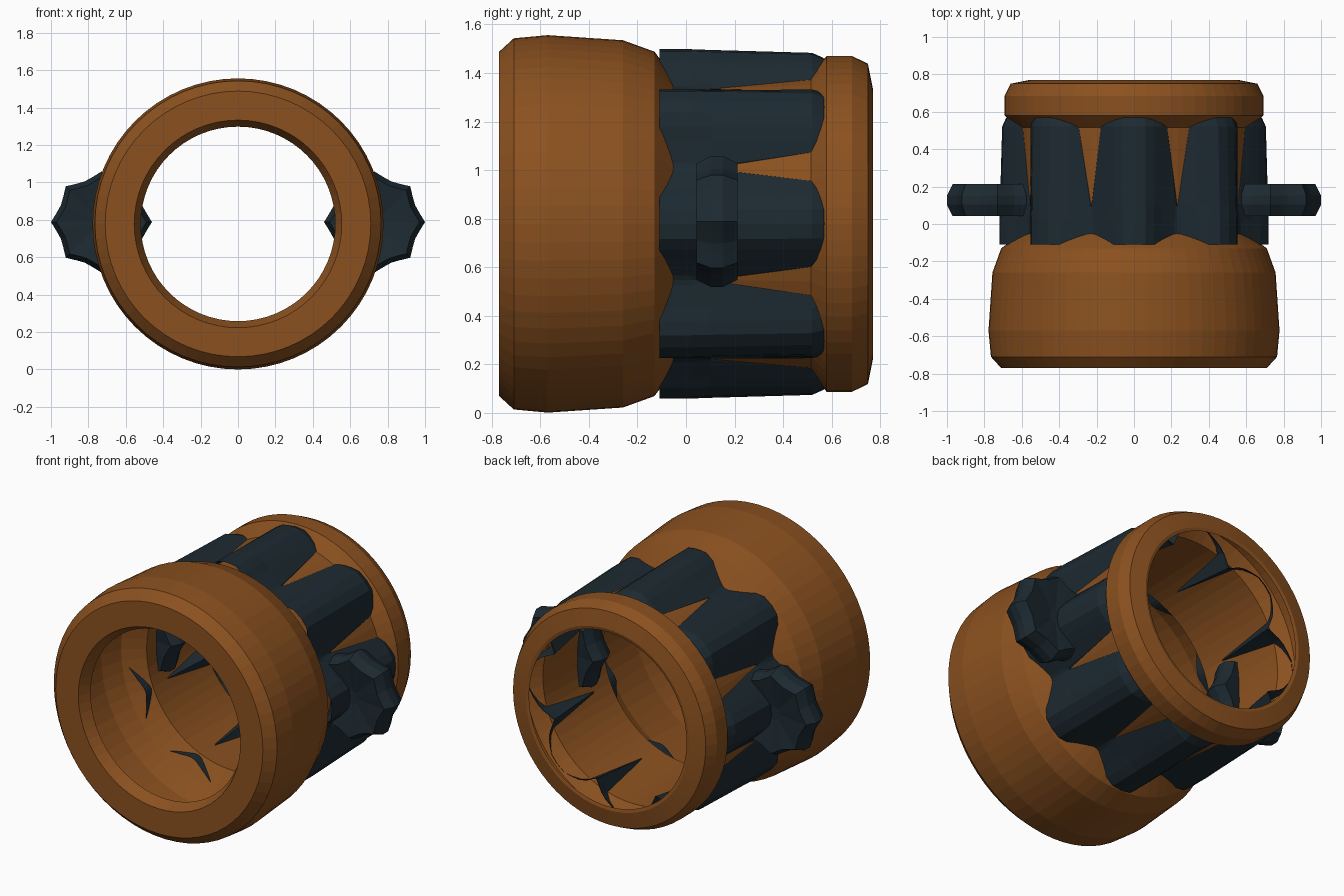
import bpy
import bmesh
from math import sin, cos, pi, radians

if "Cube" in bpy.data.objects:
    bpy.data.objects.remove(bpy.data.objects["Cube"], do_unlink=True)

AXIS_Z = 0.778


def material(name, rgb):
    mat = bpy.data.materials.new(name)
    mat.use_nodes = True
    color = (*rgb, 1.0)
    mat.diffuse_color = color
    bsdf = mat.node_tree.nodes["Principled BSDF"]
    bsdf.inputs["Base Color"].default_value = color
    bsdf.inputs["Roughness"].default_value = 0.8
    return mat


def loft(name, rings, mat, caps=False):
    """Skin a list of equal-length point loops."""
    bm = bmesh.new()
    loops = [[bm.verts.new(p) for p in ring] for ring in rings]
    count = len(loops[0])
    for a, b in zip(loops, loops[1:]):
        for i in range(count):
            j = (i + 1) % count
            bm.faces.new((a[i], a[j], b[j], b[i]))
    if caps:
        bm.faces.new(loops[0])
        bm.faces.new(loops[-1])
    bmesh.ops.recalc_face_normals(bm, faces=bm.faces)
    mesh = bpy.data.meshes.new(name)
    bm.to_mesh(mesh)
    bm.free()
    mesh.materials.append(mat)
    obj = bpy.data.objects.new(name, mesh)
    bpy.context.collection.objects.link(obj)
    return obj


def around_axis(y, polar):
    """Loop of points about the y axis from (angle, radius) pairs."""
    return [(r * cos(a), y, AXIS_Z + r * sin(a)) for a, r in polar]


copper = material("burnt orange", (0.257, 0.082, 0.014))
slate = material("dark slate", (0.012, 0.023, 0.031))

# Thin hollow barrel: front lip, wide bell, narrow neck, back collar (y, radius)
SEGMENTS = 64
shell = [(-0.70, 0.52), (-0.77, 0.555), (-0.77, 0.71), (-0.71, 0.765),
         (-0.57, 0.778), (-0.26, 0.757), (-0.13, 0.71), (-0.045, 0.595),
         (0.515, 0.62), (0.58, 0.692), (0.685, 0.692), (0.75, 0.66),
         (0.77, 0.56), (0.765, 0.54)]
angles = [2 * pi * i / SEGMENTS for i in range(SEGMENTS)]
loft("barrel", [around_axis(y, [(a, r) for a in angles]) for y, r in shell], copper)

# Fluted sleeve: eight lobes whose valleys open into sharp notches at the back
# (y, crest radius, shoulder angle, shoulder radius, valley radius)
LOBES = 8
sections = [(-0.11, 0.72, 20.5, 0.607, 0.604), (0.02, 0.72, 20.5, 0.607, 0.604),
            (0.10, 0.717, 21.8, 0.605, 0.602), (0.52, 0.705, 16.5, 0.621, 0.54),
            (0.565, 0.685, 16.5, 0.61, 0.535), (0.59, 0.665, 16.5, 0.59, 0.53)]
crown = [(0, 1.0), (5, 0.95), (9, 0.68), (13, 0.38)]
sleeve_rings = []
for y, crest, shoulder_angle, shoulder, valley in sections:
    half = [(d, shoulder + (crest - shoulder) * w) for d, w in crown]
    half.append((shoulder_angle, shoulder))
    lobe = [(-d, r) for d, r in reversed(half[1:])] + half + [(22.5, valley)]
    polar = [(radians(k * 360 / LOBES + d), r) for k in range(LOBES) for d, r in lobe]
    sleeve_rings.append(around_axis(y, polar))
loft("fluted_sleeve", sleeve_rings, slate)

# Scalloped wheels with dished faces on both sides (radius, half thickness)
POINTS, STEPS = 8, 4
side = [(0.045, 0.055), (0.24, 0.085), (0.27, 0.025)]
profile = [(r, -h) for r, h in side] + [(r, h) for r, h in reversed(side)]
for label, sign in (("left", 1), ("right", -1)):
    rings = []
    for radius, dy in profile:
        ring = []
        for i in range(POINTS * STEPS):
            a = 2 * pi * i / (POINTS * STEPS)
            dip = 1 - 0.13 * sin(pi * (i % STEPS) / STEPS)
            ring.append((sign * (0.73 + radius * dip * cos(a)), 0.128 + dy,
                         AXIS_Z + 0.01 + radius * dip * sin(a)))
        rings.append(ring)
    loft(label + "_scalloped_wheel", rings, slate, caps=True)
